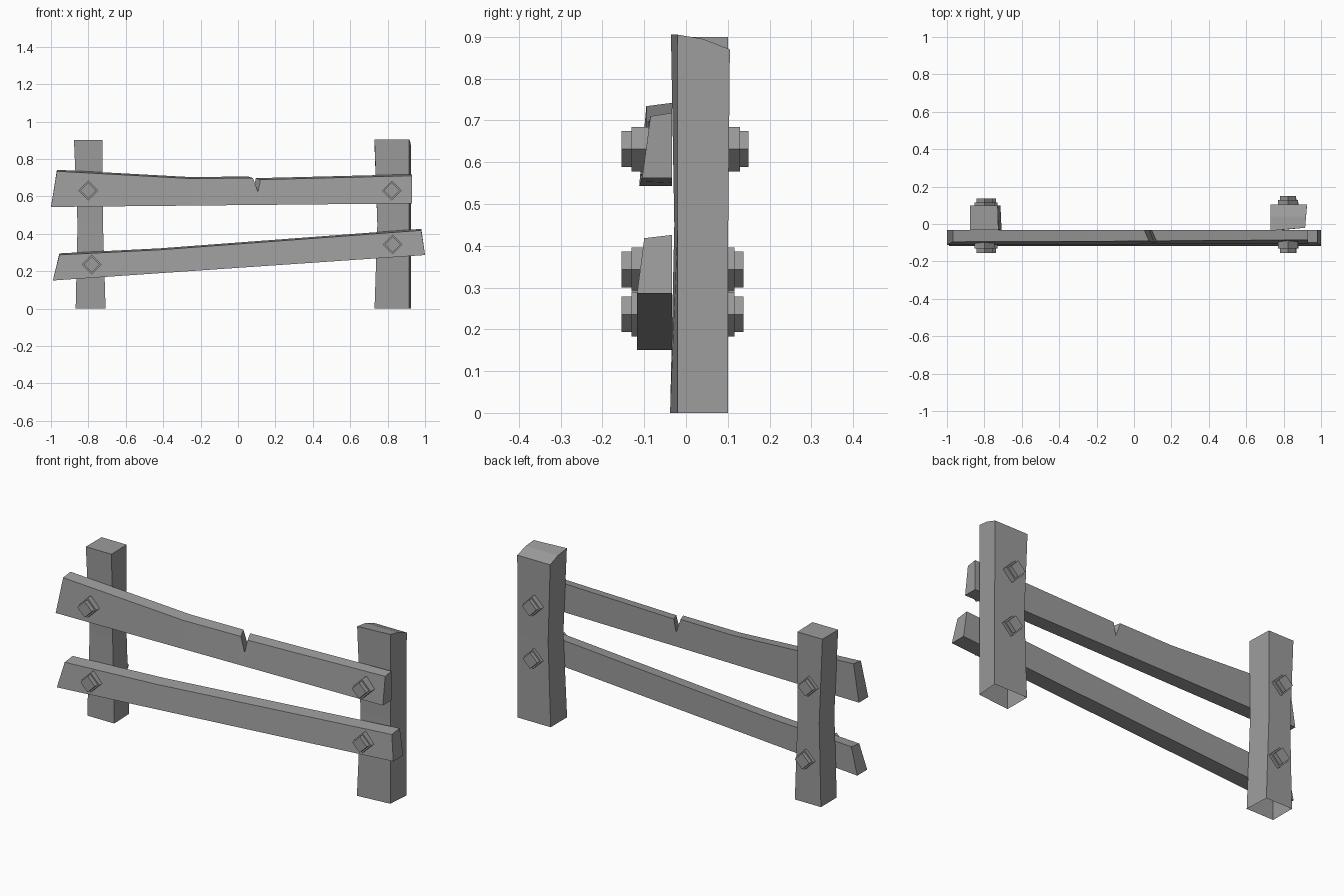
import bpy, bmesh
from mathutils import Matrix

if "Cube" in bpy.data.objects:
    bpy.data.objects.remove(bpy.data.objects["Cube"])

# Dark grey wood and iron
grey = bpy.data.materials.new("dark_grey")
grey.diffuse_color = (0.33, 0.33, 0.33, 1)
grey.use_nodes = True
grey.node_tree.nodes["Principled BSDF"].inputs["Base Color"].default_value = grey.diffuse_color


def finish(name, bm):
    mesh = bpy.data.meshes.new(name)
    bm.to_mesh(mesh)
    bm.free()
    mesh.materials.append(grey)
    ob = bpy.data.objects.new(name, mesh)
    bpy.context.collection.objects.link(ob)
    return ob


def loft(name, rings, open_start=False):
    """Join rings of equal point count into a flat-faced solid."""
    bm = bmesh.new()
    vs = [[bm.verts.new(p) for p in ring] for ring in rings]
    n = len(vs[0])
    for a, b in zip(vs, vs[1:]):
        for i in range(n):
            j = (i + 1) % n
            bm.faces.new((a[i], a[j], b[j], b[i]))
    for cap in ((vs[-1],) if open_start else (vs[0], vs[-1])):
        if n == 6:
            bm.faces.new([cap[i] for i in (0, 1, 2, 5)])
            bm.faces.new([cap[i] for i in (2, 3, 4, 5)])
        else:
            bm.faces.new(cap)
    bmesh.ops.recalc_face_normals(bm, faces=bm.faces)
    return finish(name, bm)


def rail(name, stations, z0, z1, yb0, yb1):
    """Stations: bottom x, top x, top z, top front y, back shift. Straight bottom edge."""
    xa, xb = stations[0][0], stations[-1][0]
    rings = []
    for bx, tx, tz, ty, s in stations:
        t = (bx - xa) / (xb - xa)
        bz = z0 + (z1 - z0) * t
        rings.append([(bx, yb0 + (yb1 - yb0) * t, bz), (tx, ty, tz - 0.008),
                      (tx - s, -0.033, tz), (bx - s, -0.033, bz)])
    return loft(name, rings)


def diamond(bm, x, z, r, y0, y1):
    m = Matrix.Translation((x, (y0 + y1) / 2, z)) @ Matrix.Rotation(1.5707963, 4, 'X')
    bmesh.ops.create_cone(bm, cap_ends=True, segments=4, radius1=r, radius2=r,
                          depth=y1 - y0, matrix=m)


# Left post, pinched in the middle, open underneath
loft("left_post", [
    [(xl, yf, z), (xr, yf, z), (xb, 0.1, z), (xl, 0.1, z)]
    for xl, xr, xb, yf, z in ((-0.868, -0.708, -0.714, -0.034, 0),
                              (-0.858, -0.722, -0.73, -0.028, 0.45),
                              (-0.877, -0.725, -0.729, -0.033, 0.9))], True)


# Right post, with the top worn down at the back
def post_ring(xl, yf, z, mid=0.0, back=0.0, yb=0.101):
    return [(xl, yf, z), (0.915, -0.02, z), (0.92, 0.04, z - mid),
            (0.925, yb, z - back), (xl, yb, z - back), (xl, 0.04, z - mid)]

loft("right_post", [post_ring(0.73, -0.038, 0), post_ring(0.745, -0.028, 0.45),
                    post_ring(0.73, -0.036, 0.905, 0.01, 0.035, 0.105)], True)

# Upper rail with a skewed split in its top edge
rail("upper_rail", [(-1.0, -0.968, 0.742, -0.095, 0), (-0.255, -0.255, 0.703, -0.094, 0),
                    (0.08, 0.08, 0.706, -0.09, 0.025), (0.107, 0.107, 0.63, -0.098, 0.025),
                    (0.12, 0.12, 0.697, -0.09, 0.025), (0.93, 0.93, 0.718, -0.085, 0)],
     0.543, 0.562, -0.112, -0.105)

# Lower rail
rail("lower_rail", [(-0.99, -0.955, 0.295, -0.1, 0), (-0.417, -0.417, 0.322, -0.1, 0),
                    (1.0, 0.98, 0.426, -0.1, 0)], 0.15, 0.286, -0.117, -0.117)

# Square bolts with washers, front and back
for name, x, z, back in (("upper_left_bolt", -0.8, 0.631, 0.137),
                         ("upper_right_bolt", 0.823, 0.631, 0.15),
                         ("lower_left_bolt", -0.782, 0.236, 0.137),
                         ("lower_right_bolt", 0.827, 0.343, 0.137)):
    bm = bmesh.new()
    diamond(bm, x, z, 0.043, -0.154, -0.125)
    diamond(bm, x, z, 0.053, -0.13, -0.08)
    diamond(bm, x, z, 0.053, 0.085, back - 0.021)
    diamond(bm, x, z, 0.043, back - 0.026, back)
    finish(name, bm)
